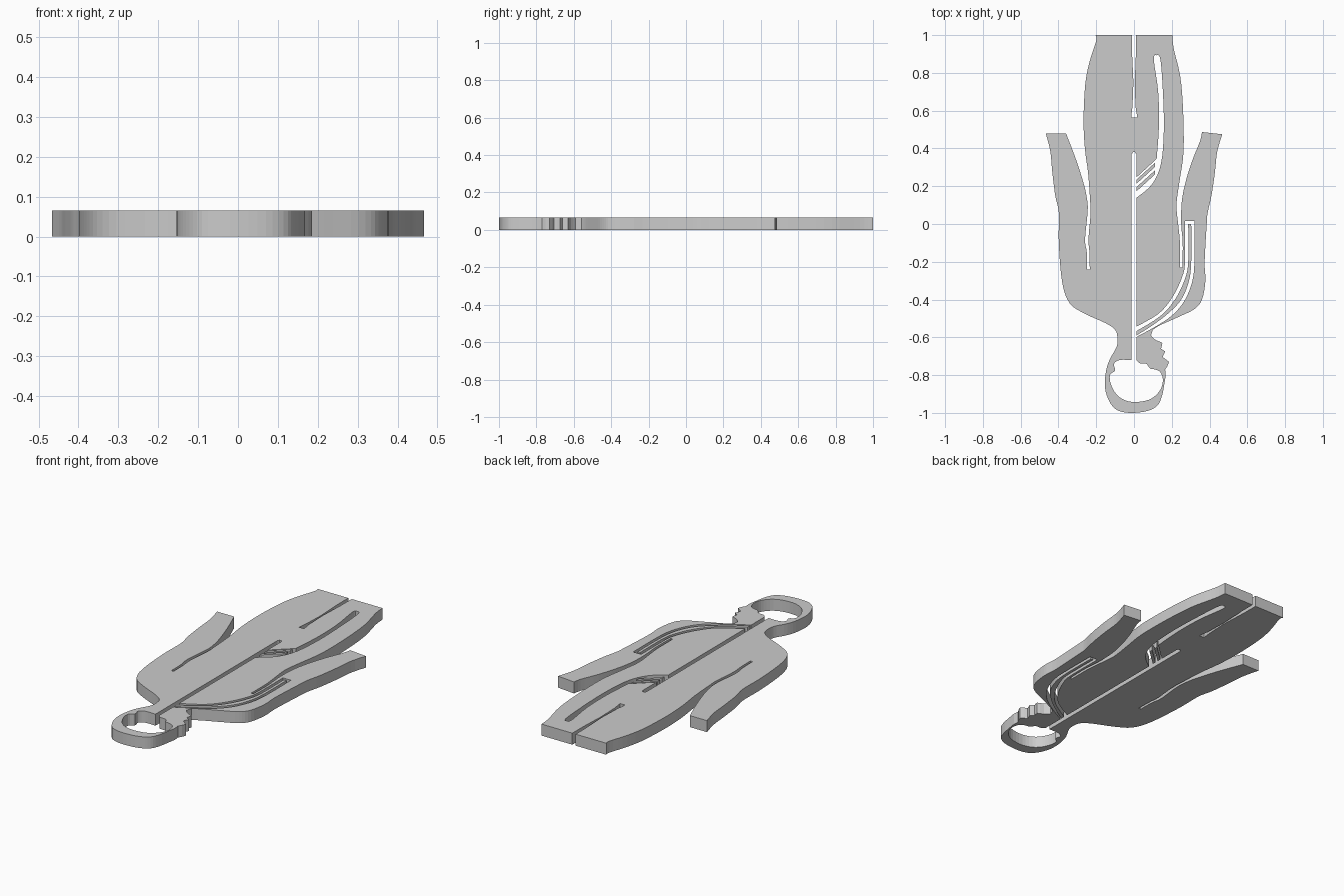
import bpy, bmesh
from mathutils import Vector

THICK = 0.065


def smooth(pts, n=4):
    """Rounded run through the points, ends kept as corners."""
    p = [Vector(q) for q in pts]
    p = [p[0]] + p + [p[-1]]
    out = []
    for a, b, c, d in zip(p, p[1:], p[2:], p[3:]):
        for i in range(n):
            t = i / n
            out.append(0.5 * (2 * b + (c - a) * t + (2 * a - 5 * b + 4 * c - d) * t * t
                              + (3 * b - a - 3 * c + d) * t ** 3))
    return out + [p[-1]]


def plate(name, pts, z0=0.0, z1=THICK):
    """Flat shape extruded upward from a closed outline."""
    bm = bmesh.new()
    face = bm.faces.new([bm.verts.new((p[0], p[1], z0)) for p in pts])
    ext = bmesh.ops.extrude_face_region(bm, geom=[face])
    bmesh.ops.translate(bm, vec=(0, 0, z1 - z0),
                        verts=[v for v in ext["geom"] if isinstance(v, bmesh.types.BMVert)])
    bmesh.ops.remove_doubles(bm, verts=bm.verts, dist=1e-5)
    bmesh.ops.recalc_face_normals(bm, faces=bm.faces)
    mesh = bpy.data.meshes.new(name)
    bm.to_mesh(mesh)
    bm.free()
    ob = bpy.data.objects.new(name, mesh)
    bpy.context.collection.objects.link(ob)
    return ob


def cut(target, pts):
    """Cut a through-hole of the given outline."""
    c = plate("cutter", pts, -0.05, THICK + 0.05)
    c.hide_render = True
    m = target.modifiers.new("cut", 'BOOLEAN')
    m.operation, m.solver, m.object = 'DIFFERENCE', 'EXACT', c
    bpy.context.view_layer.objects.active = target
    bpy.ops.object.modifier_apply(modifier=m.name)
    bpy.data.objects.remove(c)


# Outer silhouette, run by run, counter-clockwise from the left foot
left_leg = [(-.203, 1), (-.2, .97), (-.235, .86), (-.258, .74), (-.267, .55), (-.26, .4),
            (-.243, .27), (-.232, .12), (-.23, .05), (-.241, -.08), (-.236, -.15), (-.234, -.24)]
left_arm_inner = [(-.248, -.24), (-.25, -.15), (-.259, -.08), (-.245, .07), (-.25, .14),
                  (-.268, .22), (-.31, .35), (-.36, .48)]
left_arm_outer = [(-.467, .48), (-.443, .385), (-.433, .28), (-.417, .15), (-.398, .06),
                  (-.398, -.1), (-.38, -.31), (-.34, -.42), (-.26, -.475), (-.15, -.525),
                  (-.1, -.56), (-.088, -.6), (-.092, -.65)]
head = [(-.13, -.72), (-.15, -.79), (-.153, -.87), (-.13, -.94), (-.09, -.985), (-.02, -1),
        (.07, -.99), (.125, -.96), (.148, -.91), (.16, -.85), (.168, -.8)]
face = [(.165, -.77), (.185, -.73), (.152, -.705), (.165, -.675), (.143, -.66),
        (.15, -.63), (.115, -.615), (.09, -.59)]
right_arm_outer = [(.1, -.56), (.14, -.535), (.24, -.49), (.32, -.45), (.36, -.4), (.378, -.3),
                   (.374, -.2), (.385, 0), (.39, .06), (.41, .15), (.428, .27), (.44, .38),
                   (.467, .475)]
right_arm_inner = [(.36, .487), (.35, .44), (.31, .34), (.275, .23), (.253, .12), (.25, 0),
                   (.258, -.1), (.256, -.23)]
right_leg = [(.243, -.23), (.243, -.1), (.236, -.02), (.225, .1), (.24, .22), (.262, .38),
             (.26, .6), (.245, .78), (.21, .93), (.203, 1)]

body = plate("figure_plate", smooth(left_leg) + smooth(left_arm_inner)
             + smooth(left_arm_outer + head) + smooth(face, 2)
             + smooth(right_arm_outer) + smooth(right_arm_inner) + smooth(right_leg))

# Gap between the legs
cut(body, [(.012, 1.1), (.01, .9), (.004, .75), (.008, .62), (.016, .575), (.016, .565),
           (-.014, .565), (-.014, .575), (-.008, .62), (-.003, .75), (-.01, .9), (-.012, 1.1)])

# Head opening
cut(body, smooth([(-.015, -.72), (-.075, -.72), (-.106, -.74), (-.1, -.775), (-.127, -.8),
                  (-.12, -.855), (-.08, -.915), (-.01, -.942), (.08, -.93), (.135, -.885),
                  (.153, -.83), (.14, -.785), (.11, -.77), (.085, -.765), (.065, -.74),
                  (.03, -.737), (.013, -.72)]))

# Centre slot running into the head
cut(body, [(-.012, -.75), (.012, -.75), (.012, .37), (.006, .38), (-.006, .38), (-.012, .37)])

# Thigh slot with its slanted window
cut(body, [(0, .235)] + smooth([(.12, .345), (.132, .52), (.128, .7), (.105, .87), (.12, .893),
                                (.14, .87), (.153, .7), (.158, .5), (.143, .32), (.095, .21),
                                (.012, .138)]) + [(0, .13)])

# Curved shoulder channel
cut(body, smooth([(.27, .015), (.27, -.2), (.255, -.28), (.205, -.385), (.13, -.475), (0, -.55)])
    + smooth([(0, -.605), (.11, -.545), (.2, -.485), (.265, -.41), (.307, -.31),
              (.32, -.2), (.32, .015)]))

# Loose strap inside the shoulder channel
plate("shoulder_strap",
      smooth([(.287, 0), (.287, -.2), (.27, -.29), (.22, -.395), (.14, -.487), (.013, -.567)])
      + smooth([(.013, -.59), (.1, -.535), (.185, -.47), (.25, -.4), (.29, -.305),
                (.303, -.2), (.303, 0)]))

# Slanted bars across the thigh window
for i in range(2):
    y = .213 - i * .04
    plate(f"thigh_bar_{i + 1}", [(.013, y), (.112, y + .09), (.112, y + .112), (.013, y + .022)])
